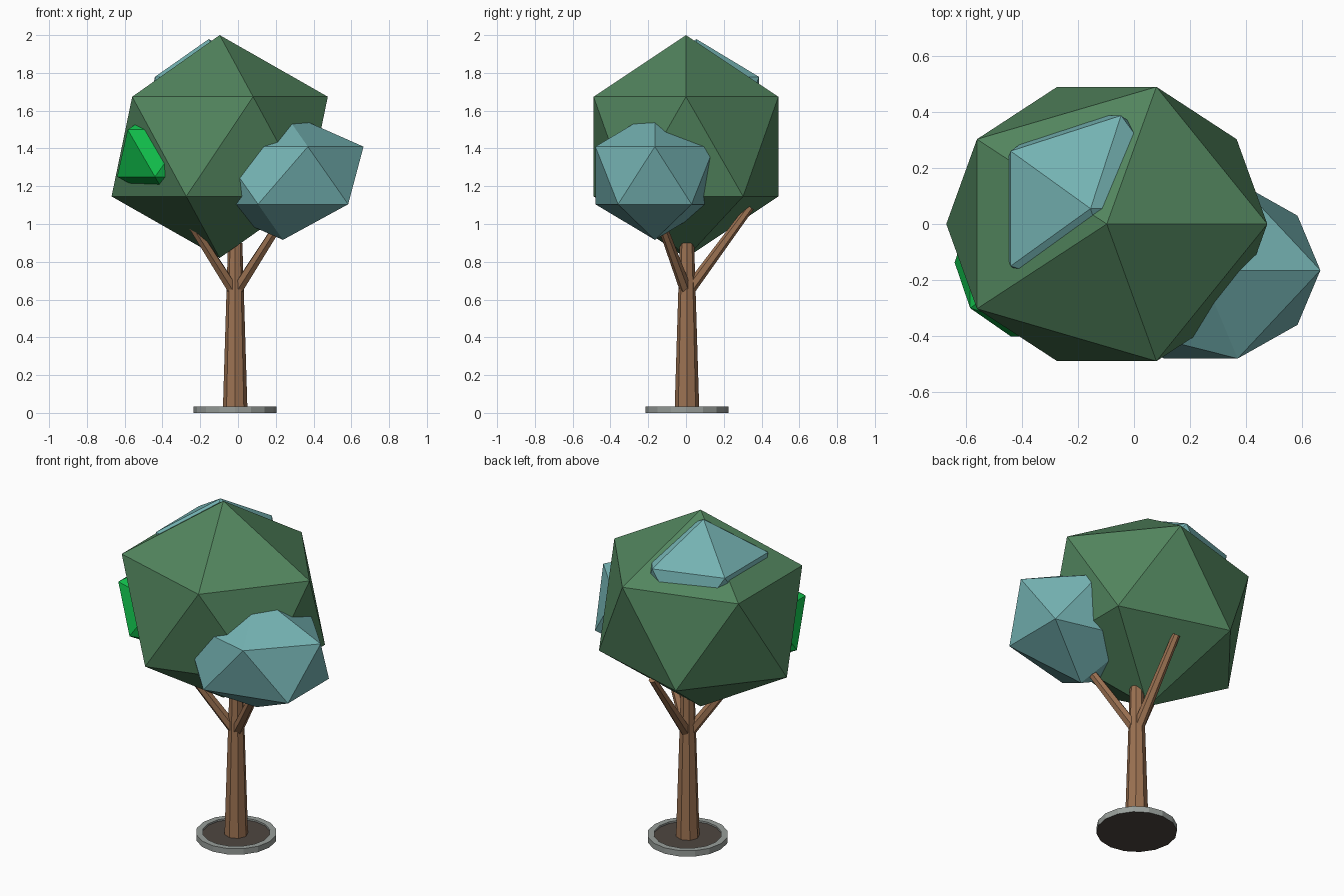
import bpy, bmesh, math
from mathutils import Vector

if "Cube" in bpy.data.objects:
    bpy.data.objects.remove(bpy.data.objects["Cube"])


def material(name, rgb):
    m = bpy.data.materials.new(name)
    lin = [((c / 255 + 0.055) / 1.055) ** 2.4 for c in rgb]
    m.diffuse_color = (*lin, 1)
    m.use_nodes = True
    m.node_tree.nodes["Principled BSDF"].inputs["Base Color"].default_value = m.diffuse_color
    return m


dark_green = material("dark green", (82, 133, 94))
blue_green = material("blue green", (116, 178, 178))
bright_green = material("bright green", (17, 190, 75))
bark = material("bark", (156, 114, 82))
stone = material("stone", (152, 158, 154))
soil = material("soil", (78, 70, 64))


def finish(name, bm, *mats):
    mesh = bpy.data.meshes.new(name)
    bm.to_mesh(mesh)
    bm.free()
    for m in mats:
        mesh.materials.append(m)
    ob = bpy.data.objects.new(name, mesh)
    bpy.context.collection.objects.link(ob)
    return ob


def foliage(name, center, radii, mat):
    bm = bmesh.new()
    bmesh.ops.create_icosphere(bm, subdivisions=1, radius=1)
    for v in bm.verts:
        v.co = Vector(a * r + c for a, r, c in zip(v.co, radii, center))
    finish(name, bm, mat)


def limb(name, start, end, r1, r2, sides):
    start, end = Vector(start), Vector(end)
    d = end - start
    bm = bmesh.new()
    bmesh.ops.create_cone(bm, cap_ends=True, segments=sides,
                          radius1=r1, radius2=r2, depth=d.length)
    ob = finish(name, bm, bark)
    ob.location = (start + end) / 2
    ob.rotation_euler = d.to_track_quat('Z', 'Y').to_euler()


# Leaf masses: one large crown with three smaller clumps pushed into it
foliage("crown", (-0.097, 0, 1.41), (0.64, 0.575, 0.59), dark_green)
foliage("side_clump", (0.238, -0.165, 1.257), (0.477, 0.37, 0.341), blue_green)
foliage("top_clump", (-0.155, 0.055, 1.617), (0.394, 0.39, 0.362), blue_green)
foliage("small_clump", (-0.35, -0.137, 1.375), (0.324, 0.31, 0.28), bright_green)

# Trunk and three evenly spread branches
CX, CY = -0.015, 0.005
limb("trunk", (CX, CY, 0.02), (CX, CY, 0.9), 0.065, 0.038, 8)
for i, deg in enumerate((-30, 90, 210)):
    a = math.radians(deg)
    limb(f"branch_{i + 1}", (CX, CY, 0.635),
         (CX + 0.335 * math.cos(a), CY + 0.335 * math.sin(a), 1.09),
         0.032, 0.022, 6)

# Planter ring: stone disc with a sunken soil bed
bm = bmesh.new()
bmesh.ops.create_cone(bm, cap_ends=True, segments=16, radius1=0.22, radius2=0.22, depth=0.035)
top = max(bm.faces, key=lambda f: f.calc_center_median().z)
bmesh.ops.inset_region(bm, faces=[top], thickness=0.035, depth=0)
sunk = bmesh.ops.extrude_discrete_faces(bm, faces=[top])["faces"][0]
sunk.material_index = 1
bmesh.ops.translate(bm, verts=sunk.verts, vec=(0, 0, -0.01))
for f in bm.faces:
    if f.normal.z < -0.9:
        f.material_index = 1
ring = finish("planter_ring", bm, stone, soil)
ring.location = (CX, CY, 0.0175)
